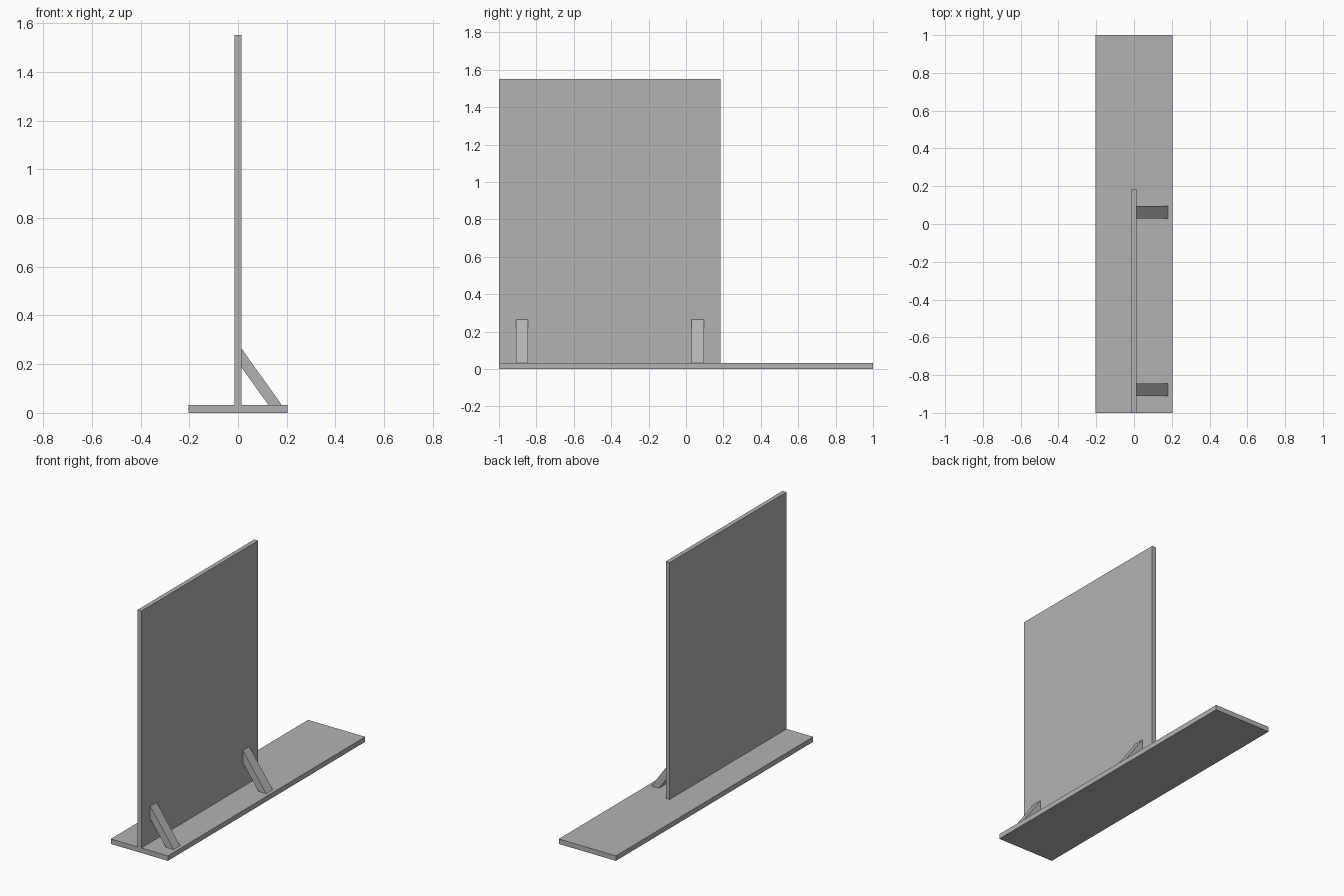
import bpy
import bmesh
from mathutils import Vector

cube = bpy.data.objects.get("Cube")
if cube:
    bpy.data.objects.remove(cube, do_unlink=True)

# Single plain grey
grey = bpy.data.materials.new("plain_grey")
grey.use_nodes = True
colour = (0.45, 0.45, 0.45, 1)
grey.diffuse_color = colour
grey.node_tree.nodes["Principled BSDF"].inputs["Base Color"].default_value = colour


def extrude_profile(name, profile, y0, y1):
    """Extrude an x-z outline along y into a flat-shaded solid."""
    bm = bmesh.new()
    face = bm.faces.new([bm.verts.new((x, y0, z)) for x, z in profile])
    result = bmesh.ops.extrude_face_region(bm, geom=[face])
    moved = [v for v in result["geom"] if isinstance(v, bmesh.types.BMVert)]
    bmesh.ops.translate(bm, verts=moved, vec=Vector((0, y1 - y0, 0)))
    bmesh.ops.recalc_face_normals(bm, faces=bm.faces)
    mesh = bpy.data.meshes.new(name)
    bm.to_mesh(mesh)
    bm.free()
    mesh.materials.append(grey)
    obj = bpy.data.objects.new(name, mesh)
    bpy.context.scene.collection.objects.link(obj)
    return obj


def rectangle(half_width, z0, z1):
    return [(-half_width, z0), (half_width, z0), (half_width, z1), (-half_width, z1)]


BASE_TOP = 0.032
PANEL_HALF = 0.014

# Long base plank and upright panel
extrude_profile("base", rectangle(0.203, 0, BASE_TOP), -1, 1)
extrude_profile("upright_panel", rectangle(PANEL_HALF, BASE_TOP, 1.552), -1, 0.185)

# Slanted braces between the panel and the base
brace = [(PANEL_HALF, 0.265), (PANEL_HALF, 0.187), (0.125, BASE_TOP), (0.18, BASE_TOP)]
for name, y in (("front_brace", -0.877), ("rear_brace", 0.062)):
    extrude_profile(name, brace, y - 0.033, y + 0.033)
